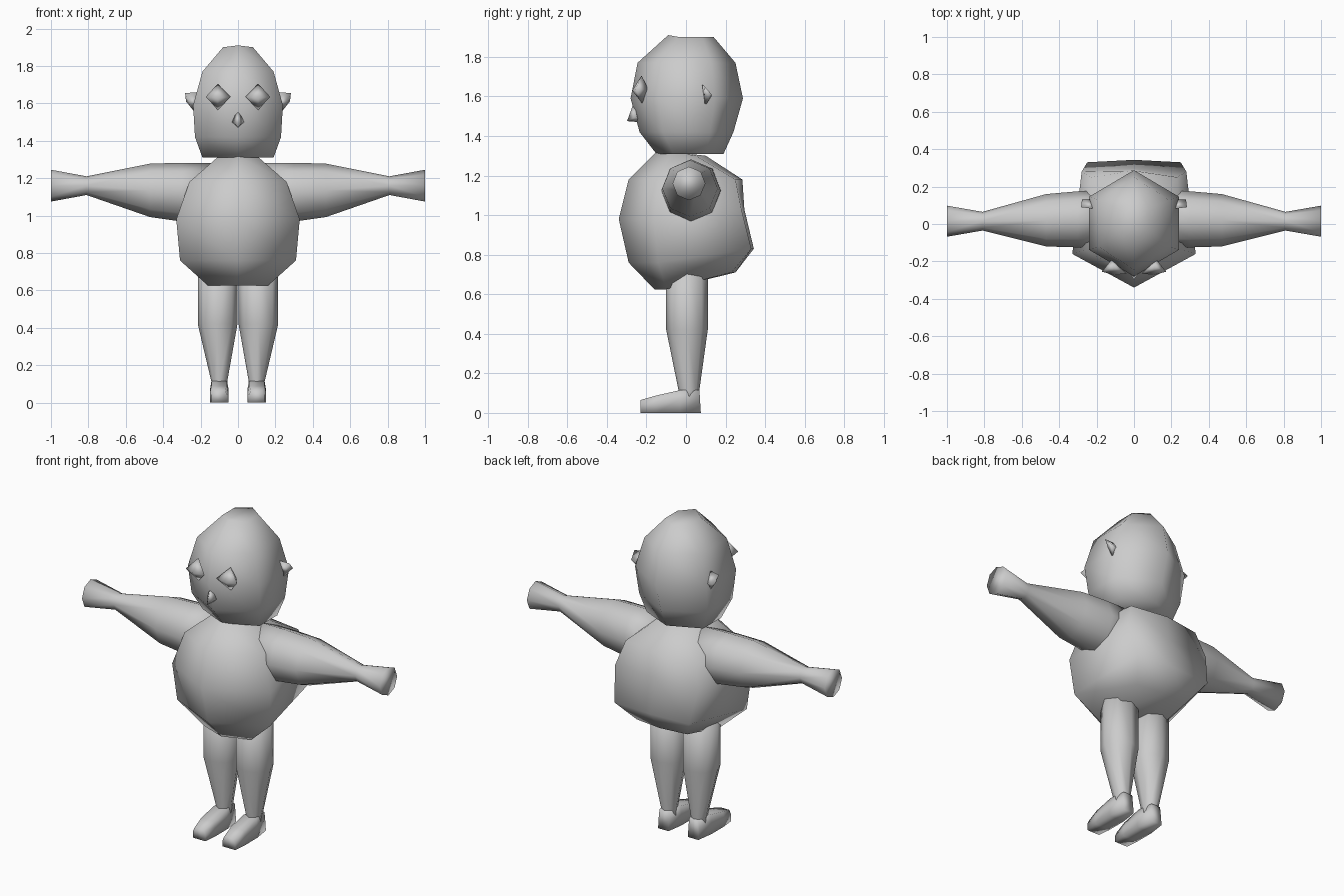
import bpy, bmesh, math
from mathutils import Vector

if "Cube" in bpy.data.objects:
    bpy.data.objects.remove(bpy.data.objects["Cube"])

skin = bpy.data.materials.new("plain_grey")
skin.diffuse_color = (0.6, 0.6, 0.6, 1)
skin.use_nodes = True
skin.node_tree.nodes["Principled BSDF"].inputs["Base Color"].default_value = skin.diffuse_color


def finish(name, bm):
    bmesh.ops.recalc_face_normals(bm, faces=bm.faces)
    me = bpy.data.meshes.new(name)
    bm.to_mesh(me)
    bm.free()
    me.materials.append(skin)
    for p in me.polygons:
        p.use_smooth = True
    ob = bpy.data.objects.new(name, me)
    bpy.context.collection.objects.link(ob)
    return ob


def loft(name, rings):
    """Skin a list of equal-length point rings and cap both ends."""
    bm = bmesh.new()
    rows = [[bm.verts.new(p) for p in r] for r in rings]
    n = len(rows[0])
    for a, b in zip(rows, rows[1:]):
        for i in range(n):
            j = (i + 1) % n
            bm.faces.new((a[i], a[j], b[j], b[i]))
    bm.faces.new(rows[0])
    bm.faces.new(rows[-1])
    return finish(name, bm)


def hull(name, pts):
    bm = bmesh.new()
    for p in pts:
        bm.verts.new(p)
    bmesh.ops.convex_hull(bm, input=bm.verts)
    return finish(name, bm)


def flip(pts, s):
    return [(s * x, y, z) for x, y, z in pts]


# Head: six-sided rings (z, front y, back y, half width)
head = []
for z, f, b, w in [(1.91, -.09, .14, .08), (1.77, -.245, .25, .19),
                   (1.59, -.28, .288, .24), (1.42, -.235, .24, .23),
                   (1.31, -.15, .19, .19)]:
    c, h = (f + b) / 2, (b - f) / 4
    zs = z - (.01 if z > 1.9 else 0)
    head.append([(0, f, z), (w, c - h, zs), (w, c + h, zs),
                 (0, b, zs), (-w, c + h, zs), (-w, c - h, zs)])
loft("head", head)

# Body: pointed belly and broad flat back
body = []
for z, f, sx, sy, bx, by, b, zb in [
        (1.32, -.15, .10, -.07, .10, .05, .10, 1.30),
        (1.18, -.29, .26, -.14, .23, .25, .285, 1.18),
        (.98, -.34, .33, -.16, .28, .28, .295, 1.03),
        (.76, -.29, .31, -.14, .25, .33, .343, .83),
        (.625, -.16, .16, -.10, .17, .23, .25, .71)]:
    body.append([(0, f, z), (sx, sy, z), (bx, by, zb),
                 (0, b, zb), (-bx, by, zb), (-sx, sy, z)])
loft("body", body)

# Nose
hull("nose", [(0, -.262, 1.575), (.032, -.25, 1.5), (-.032, -.25, 1.5),
              (0, -.298, 1.475), (0, -.235, 1.47)])

for s, side in ((1, "left"), (-1, "right")):
    # Arm with flared hand (x, centre y, centre z, y radius, z radius)
    arm = []
    for x, cy, cz, ry, rz in [(.14, .03, 1.12, .15, .16), (.30, .025, 1.125, .15, .157),
                              (.47, .02, 1.135, .14, .143),
                              (.81, .015, 1.16, .05, .05), (1, .015, 1.16, .083, .085)]:
        arm.append([(s * x, cy + ry * math.cos(k * math.pi / 4),
                     cz + rz * math.sin(k * math.pi / 4)) for k in range(8)])
    loft(side + "_arm", arm)

    # Leg (z, centre x, centre y, x radius, y radius)
    leg = []
    for z, cx, cy, rx, ry in [(.76, .109, .005, .106, .105), (.42, .109, .005, .106, .105),
                              (.11, .10, .015, .042, .052), (.05, .10, .015, .042, .05)]:
        leg.append([(s * (cx + rx * math.cos(k * math.pi / 4)),
                     cy + ry * math.sin(k * math.pi / 4), z) for k in range(8)])
    loft(side + "_leg", leg)

    # Foot sections from toe to heel (y, top z, sole half width, top half width)
    foot = []
    for y, t, w, v in [(-.23, .065, .042, .03), (-.15, .088, .05, .042),
                       (-.03, .115, .05, .042), (.068, .115, .035, .03)]:
        yb = y + (.007 if y > 0 else 0)
        foot.append([(s * (.1 - w), yb, 0), (s * (.1 + w), yb, 0),
                     (s * (.1 + w), y, t * .6), (s * (.1 + v), y, t),
                     (s * (.1 - v), y, t), (s * (.1 - w), y, t * .6)])
    loft(side + "_foot", foot)

    # Diamond eye
    hull(side + "_eye", flip([(.04, -.265, 1.635), (.172, -.255, 1.635),
                              (.108, -.225, 1.705), (.108, -.222, 1.565),
                              (.108, -.272, 1.63), (.12, -.19, 1.635)], s))

    # Pointed ear
    hull(side + "_ear", flip([(.283, .09, 1.655), (.278, .13, 1.61), (.268, .095, 1.605),
                              (.21, .08, 1.66), (.21, .13, 1.6), (.225, .095, 1.545)], s))
